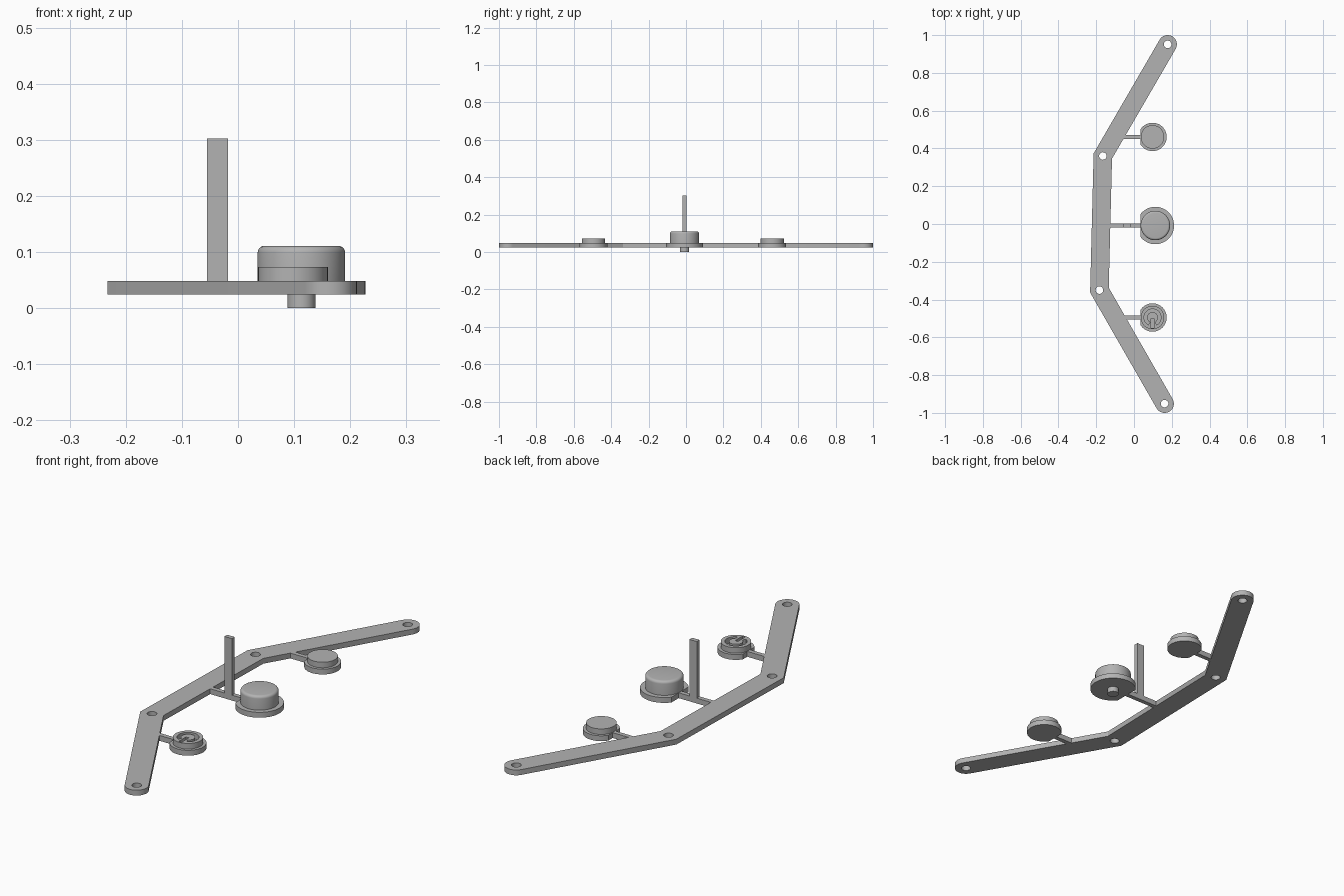
import bpy, bmesh
from math import cos, sin, pi, radians
from mathutils import Vector

cube = bpy.data.objects.get("Cube")
if cube:
    bpy.data.objects.remove(cube, do_unlink=True)

grey = bpy.data.materials.new("plain grey")
grey.use_nodes = True
COLOUR = (0.45, 0.45, 0.45, 1)
grey.diffuse_color = COLOUR
grey.node_tree.nodes["Principled BSDF"].inputs["Base Color"].default_value = COLOUR

BASE, TOP, CAP_TOP = 0.024, 0.048, 0.073
FLAT_X = 0.035  # flat side of every button, where its arm joins


def arc(c, r, a0, a1, n):
    """Points along an arc, angles in radians."""
    return [Vector((c[0] + r * cos(a0 + (a1 - a0) * i / n),
                    c[1] + r * sin(a0 + (a1 - a0) * i / n))) for i in range(n + 1)]


def circle(c, r, n=64):
    return arc(c, r, 0, 2 * pi, n)[:-1]


def rect(x0, x1, y0, y1):
    return [Vector(p) for p in ((x0, y0), (x1, y0), (x1, y1), (x0, y1))]


def plate(name, outline, z0, z1, holes=(), bevel=0):
    """Extrude an outline with holes between two heights."""
    cu = bpy.data.curves.new(name, 'CURVE')
    cu.dimensions = '2D'
    cu.fill_mode = 'BOTH'
    cu.extrude = (z1 - z0) / 2
    for loop in (outline, *holes):
        sp = cu.splines.new('POLY')
        sp.points.add(len(loop) - 1)
        for pt, p in zip(sp.points, loop):
            pt.co = (p[0], p[1], 0, 1)
        sp.use_cyclic_u = True
    ob = bpy.data.objects.new(name, cu)
    ob.location.z = (z0 + z1) / 2
    bpy.context.collection.objects.link(ob)
    bpy.ops.object.select_all(action='DESELECT')
    ob.select_set(True)
    bpy.context.view_layer.objects.active = ob
    bpy.ops.object.convert(target='MESH')
    ob = bpy.context.object
    bm = bmesh.new()
    bm.from_mesh(ob.data)
    bmesh.ops.remove_doubles(bm, verts=bm.verts, dist=1e-5)
    bmesh.ops.recalc_face_normals(bm, faces=bm.faces)
    if bevel:
        edges = [e for e in bm.edges if len(e.link_faces) == 2
                 and e.calc_face_angle() > 1 and e.verts[0].co.z > 0]
        bmesh.ops.bevel(bm, geom=edges, offset=bevel, segments=5,
                        profile=0.5, affect='EDGES')
    bm.to_mesh(ob.data)
    bm.free()
    ob.data.materials.clear()
    ob.data.materials.append(grey)
    bpy.ops.object.shade_smooth_by_angle(angle=radians(30))
    return ob


# Bent mounting strip: mitred bends, round ends, a screw hole at each joint
joints = [Vector(p) for p in ((0.178, 0.951), (-0.165, 0.36), (-0.183, -0.35), (0.162, -0.951))]
R = 0.049
dirs = [(b - a).normalized() for a, b in zip(joints, joints[1:])]
normals = [Vector((-d.y, d.x)) for d in dirs]
mitres = []
for n0, n1 in zip(normals, normals[1:]):
    m = (n0 + n1).normalized()
    mitres.append(m * (R / m.dot(n0)))


def round_end(c, n):
    a = n.to_2d().angle_signed(Vector((1, 0)))
    return arc(c, R, a, a - pi, 20)


strip = round_end(joints[-1], normals[-1])
strip += [joints[2] - mitres[1], joints[1] - mitres[0]]
strip += round_end(joints[0], -normals[0])
strip += [joints[1] + mitres[0], joints[2] + mitres[1]]
plate("mounting_strip", strip, BASE, TOP, [circle(j, 0.02, 32) for j in joints])


# Button flanges with one flat side, and the arms that hold them
def flange(name, c, r, arm_start):
    half = math_half(c, r)
    plate(name + "_flange", arc(c, r, -half, half, 64), BASE, TOP)
    plate(name + "_arm", rect(arm_start, FLAT_X + 0.005, c[1] - 0.01, c[1] + 0.01), BASE, TOP)


def math_half(c, r):
    """Half angle of the part of the circle right of the flat side."""
    v = Vector((FLAT_X - c[0], (r * r - (FLAT_X - c[0]) ** 2) ** 0.5))
    return Vector((1, 0)).angle(v)


rear, middle, front = (0.098, 0.461), (0.113, -0.008), (0.098, -0.495)
flange("rear_button", rear, 0.075, -0.08)
flange("middle_button", middle, 0.099, -0.15)
flange("front_button", front, 0.075, -0.08)

# Button caps
plate("rear_button_cap", circle(rear, 0.062), TOP, CAP_TOP)
plate("middle_button_cap", circle(middle, 0.078), TOP, 0.111, bevel=0.012)

# Front cap with an open ring and a short bar sunk into it
gap = radians(30)
a0, a1 = -pi / 2 + gap, 1.5 * pi - gap
ring = arc(front, 0.045, a0, a1, 48) + arc(front, 0.029, a1, a0, 48)
bar = rect(front[0] - 0.007, front[0] + 0.007, front[1] - 0.056, front[1] - 0.004)
plate("front_button_cap", circle(front, 0.062), TOP, CAP_TOP, [ring, bar])

# Plunger under the middle button and the upright post on its arm
plate("plunger", circle(middle, 0.025, 32), 0, BASE)
plate("post", rect(-0.055, -0.018, middle[1] - 0.01, middle[1] + 0.01), TOP, 0.302)
